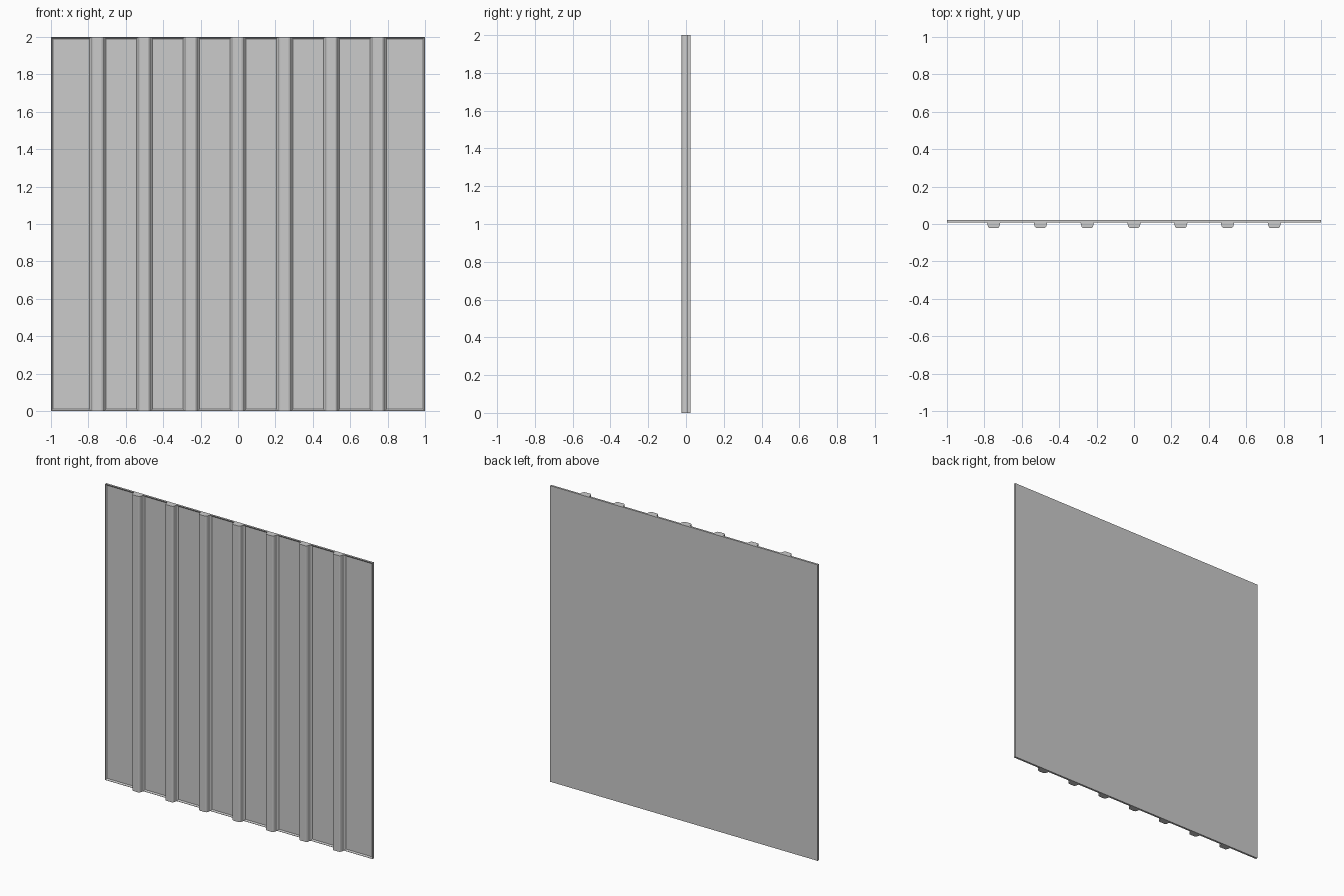
import bpy, bmesh

if "Cube" in bpy.data.objects:
    bpy.data.objects.remove(bpy.data.objects["Cube"])

Y_BACK, Y_RIM, Y_FLOOR, Y_RIB = 0.0225, 0.009, 0.017, -0.0225


def add_object(name, bm):
    bmesh.ops.recalc_face_normals(bm, faces=bm.faces)
    mesh = bpy.data.meshes.new(name)
    bm.to_mesh(mesh)
    bm.free()
    obj = bpy.data.objects.new(name, mesh)
    bpy.context.collection.objects.link(obj)
    return obj


# backing panel: thin slab whose front face is recessed behind a sloped rim
bm = bmesh.new()
bmesh.ops.create_cube(bm, size=1)
for v in bm.verts:
    v.co = (v.co.x * 2, Y_BACK if v.co.y > 0 else Y_RIM, v.co.z * 2 + 1)
bm.normal_update()
front = min(bm.faces, key=lambda f: f.calc_center_median().y)
bmesh.ops.inset_individual(bm, faces=[front], thickness=0.003)
bmesh.ops.inset_individual(bm, faces=[front], thickness=0.011)
for v in front.verts:
    v.co.y = Y_FLOOR
add_object("backing_panel", bm)

# vertical ribs: one tapered, chamfered profile extruded over the full height
half = [(0.045, Y_FLOOR + 0.001), (0.036, 0.009), (0.031, -0.012),
        (0.027, -0.019), (0.020, Y_RIB)]
profile = half + [(-x, y) for x, y in reversed(half)]
for i in range(7):
    cx = (i - 3) * 0.25
    bm = bmesh.new()
    face = bm.faces.new([bm.verts.new((cx + x, y, 0)) for x, y in profile])
    top = bmesh.ops.extrude_face_region(bm, geom=[face], use_keep_orig=True)
    for v in top["geom"]:
        if isinstance(v, bmesh.types.BMVert):
            v.co.z = 2
    add_object(f"rib_{i + 1}", bm)
